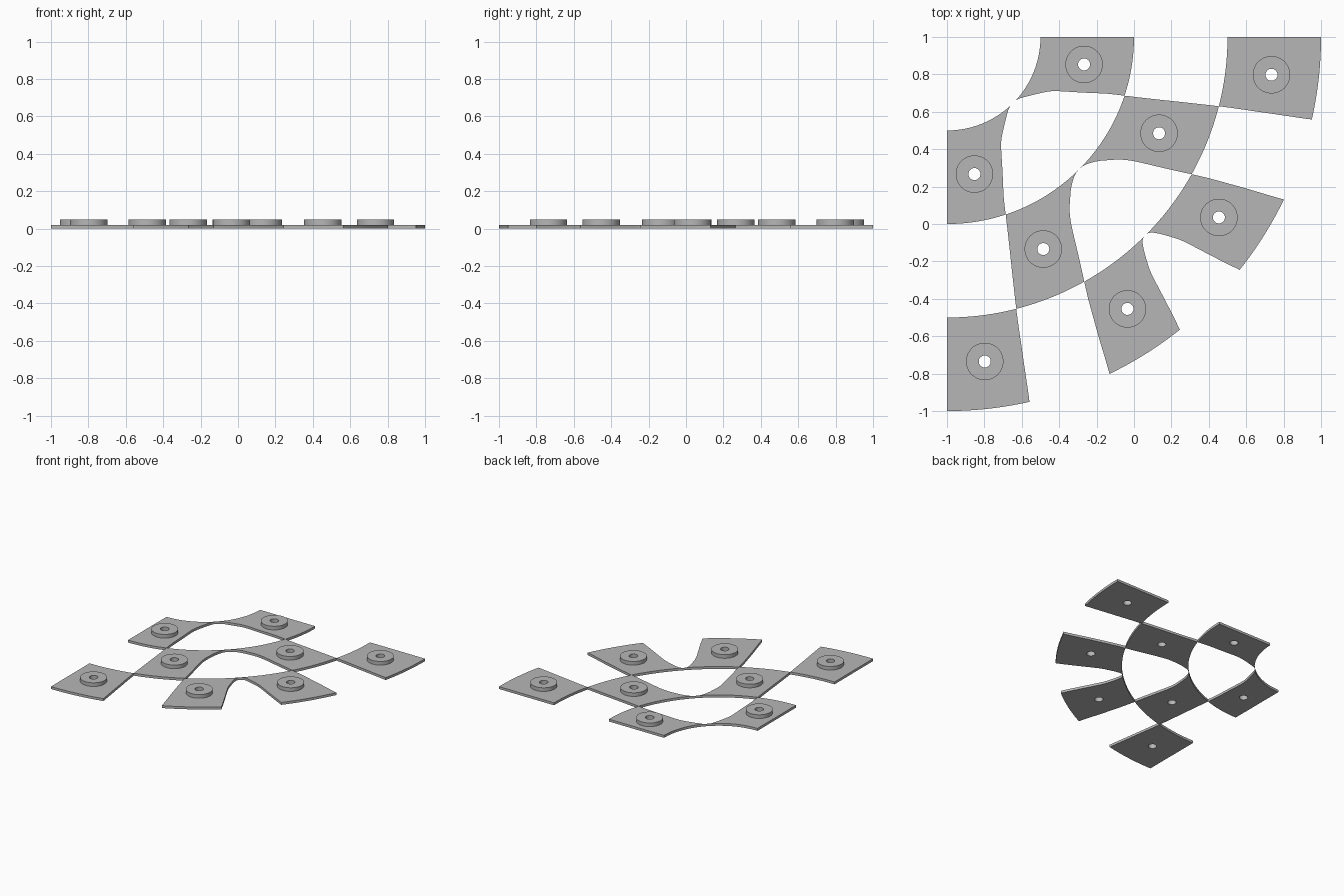
import bpy, bmesh, math

cube = bpy.data.objects.get("Cube")
if cube:
    bpy.data.objects.remove(cube)

PLATE_TOP, HUB_TOP = 0.02, 0.05
HUB_RADIUS, HOLE_RADIUS = 0.1, 0.032

grey = bpy.data.materials.new("mid grey")
grey.use_nodes = True
colour = (0.47, 0.47, 0.47, 1)
grey.diffuse_color = colour
grey.node_tree.nodes["Principled BSDF"].inputs["Base Color"].default_value = colour

# Dividing curves as (angle in degrees, radius) about the fan's corner
FIRST = [(45, 0.5), (39.5, 0.513), (31, 0.583), (25.8, 0.666), (20.6, 0.854),
         (18.3, 1), (15.9, 1.25), (14.3, 1.5), (13.4, 1.75), (12.75, 2)]
SECOND = [(45, 1), (41.8, 1.015), (37.8, 1.076), (33.6, 1.2), (29.3, 1.5),
          (27.2, 1.74), (25.75, 2)]
THIRD = [(45, 1.5), (43.5, 1.52), (41.7, 1.608), (40.5, 1.709), (38.5, 2)]
STRAIGHT = [(0, 0.5), (0, 1), (0, 1.5), (0, 2)]


def spline(knots, steps=8):
    """Smooth curve through the knots, symmetric about the 45 degree line."""
    first = (90 - knots[1][0], knots[1][1])
    last = tuple(2 * a - b for a, b in zip(knots[-1], knots[-2]))
    pts = [first] + knots + [last]
    out = []
    for a, b, c, d in zip(pts, pts[1:], pts[2:], pts[3:]):
        for i in range(steps):
            t = i / steps
            out.append(tuple(
                q + t / 2 * (r - p + t * (2 * p - 5 * q + 4 * r - s
                                          + t * (3 * (q - r) + s - p)))
                for p, q, r, s in zip(a, b, c, d)))
    return out + [knots[-1]]


def edge(knots, r0, r1):
    """Part of a dividing curve between two radii."""
    if knots is STRAIGHT:
        return [(0, r0), (0, r1)]
    return [p for p in spline(knots) if r0 - 1e-5 <= p[1] <= r1 + 1e-5]


def arc(a0, a1, r, n=24):
    return [(a0 + (a1 - a0) * i / n, r) for i in range(1, n)]


def outline(low, high, r0, r1):
    lo, hi = edge(low, r0, r1), edge(high, r0, r1)
    polar = (lo + arc(lo[-1][0], hi[-1][0], r1) + hi[::-1]
             + arc(hi[0][0], lo[0][0], r0))
    return [(r * math.cos(math.radians(a)) - 1, 1 - r * math.sin(math.radians(a)))
            for a, r in polar]


def circle(centre, radius, n=48):
    return [(centre[0] + radius * math.cos(math.tau * i / n),
             centre[1] + radius * math.sin(math.tau * i / n)) for i in range(n)]


def prism(name, loops, z0, z1):
    """Solid between two heights, with an outer loop and a hole loop."""
    bm = bmesh.new()
    edges = []
    for loop in loops:
        vs = [bm.verts.new((x, y, z0)) for x, y in loop]
        edges += [bm.edges.new((v, vs[i - 1])) for i, v in enumerate(vs)]
    bmesh.ops.triangle_fill(bm, use_beauty=True, edges=edges, normal=(0, 0, 1))
    ext = bmesh.ops.extrude_face_region(bm, geom=bm.faces[:], use_keep_orig=True)
    for v in ext["geom"]:
        if isinstance(v, bmesh.types.BMVert):
            v.co.z = z1
    bmesh.ops.recalc_face_normals(bm, faces=bm.faces)
    mesh = bpy.data.meshes.new(name)
    bm.to_mesh(mesh)
    bm.free()
    mesh.materials.append(grey)
    obj = bpy.data.objects.new(name, mesh)
    bpy.context.collection.objects.link(obj)
    bpy.ops.object.select_all(action="DESELECT")
    obj.select_set(True)
    bpy.context.view_layer.objects.active = obj
    bpy.ops.object.shade_smooth_by_angle(angle=math.radians(30))


# Tiles of one half: dividing curves, ring radii and hub centre
TILES = {
    "inner": (STRAIGHT, FIRST, 0.5, 1, (-0.267, 0.853)),
    "middle": (FIRST, SECOND, 1, 1.5, (0.134, 0.485)),
    "outer_end": (STRAIGHT, FIRST, 1.5, 2, (0.735, 0.798)),
    "outer_centre": (SECOND, THIRD, 1.5, 2, (0.454, 0.035)),
}

for label, (low, high, r0, r1, hub) in TILES.items():
    border = outline(low, high, r0, r1)
    for side in ("back", "front"):
        # The front half mirrors the back half across the diagonal
        flip = side == "front"
        shape = [(-y, -x) for x, y in border] if flip else border
        centre = (-hub[1], -hub[0]) if flip else hub
        hole = circle(centre, HOLE_RADIUS)
        prism(f"{label}_{side}_plate", [shape, hole], 0, PLATE_TOP)
        prism(f"{label}_{side}_hub", [circle(centre, HUB_RADIUS), hole],
              PLATE_TOP, HUB_TOP)
